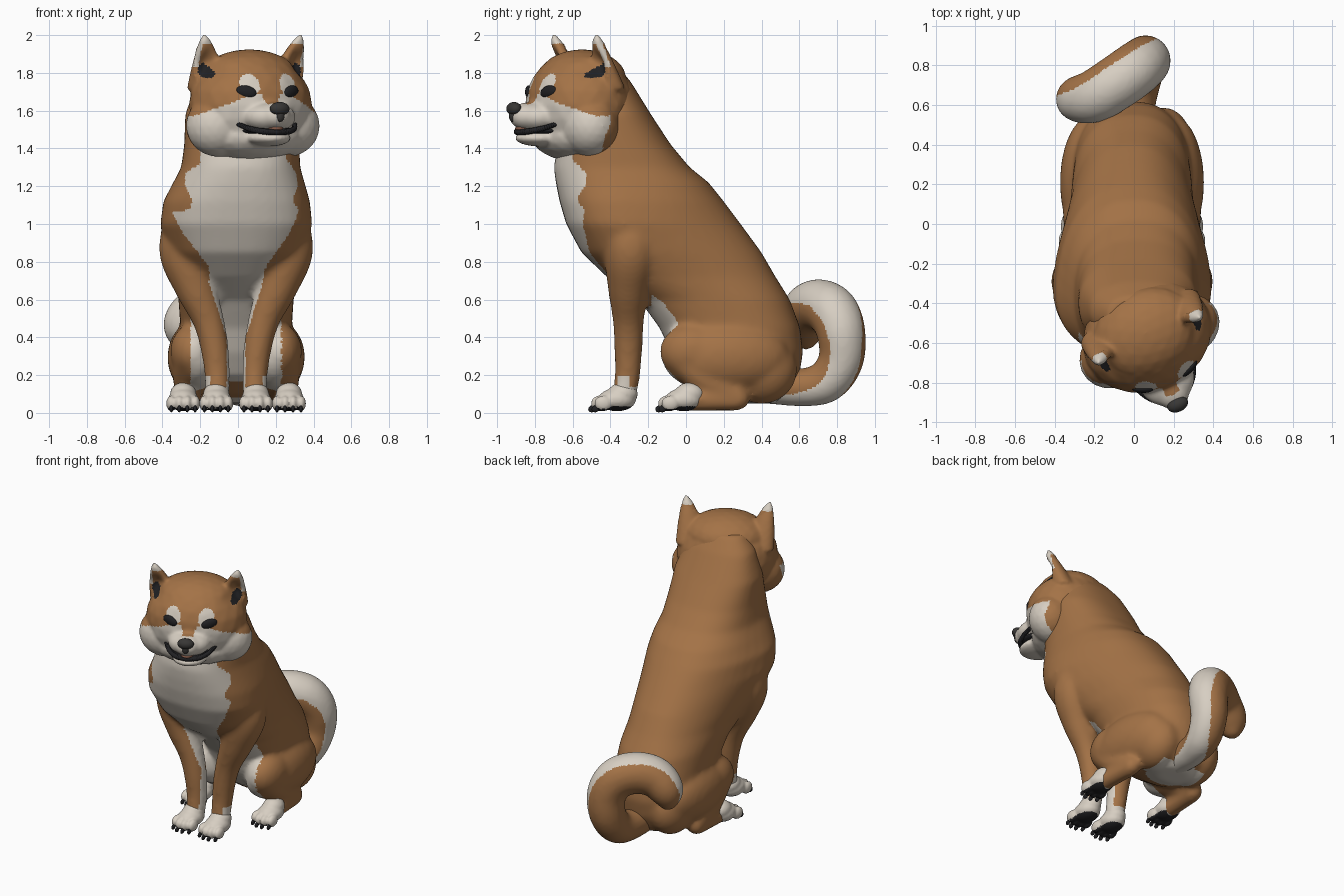
import bpy, bmesh, math
from mathutils import Vector, Matrix, Euler
from mathutils.bvhtree import BVHTree

cube = bpy.data.objects.get("Cube")
if cube:
    bpy.data.objects.remove(cube, do_unlink=True)


def material(name, rgb):
    m = bpy.data.materials.new(name)
    m.use_nodes = True
    m.diffuse_color = (*rgb, 1)
    m.node_tree.nodes["Principled BSDF"].inputs["Base Color"].default_value = (*rgb, 1)
    return m


TAN, CREAM, DARK, GREY, TONGUE = range(5)
MATS = [material("tan fur", (0.37, 0.17, 0.062)),
        material("cream fur", (0.68, 0.62, 0.54)),
        material("black", (0.015, 0.015, 0.017)),
        material("nose grey", (0.04, 0.038, 0.036)),
        material("tongue brown", (0.25, 0.11, 0.07))]
MID = -0.01          # the body's own centre line
SIDES = (-1, 1)


def ball(bm, centre, radii, rot=(0, 0, 0)):
    m = Matrix.LocRotScale(Vector(centre), Euler(rot), Vector(radii))
    bmesh.ops.create_icosphere(bm, subdivisions=3, radius=1, matrix=m)


def chain(bm, points, side=1, mid=0, steps=8):
    """Row of balls along a smooth path of (x, y, z, radius)."""
    pts = [points[0], *points, points[-1]]
    for a, b, c, d in zip(pts, pts[1:], pts[2:], pts[3:]):
        for i in range(steps + 1):
            t = i / steps
            x, y, z, r = (q + t / 2 * (s - p + t * (2 * p - 5 * q + 4 * s - u + t * (3 * (q - s) + u - p)))
                          for p, q, s, u in zip(a, b, c, d))
            ball(bm, (mid + side * x, y, z), (r, r, r))


def make(name, bm, rule, voxel=0, smooth=0, matrix=None, dent=None):
    """Fuse the bmesh into one skin, then colour its faces by a rule."""
    mesh = bpy.data.meshes.new(name)
    bmesh.ops.recalc_face_normals(bm, faces=bm.faces)
    bm.to_mesh(mesh)
    bm.free()
    ob = bpy.data.objects.new(name, mesh)
    bpy.context.collection.objects.link(ob)
    if voxel:
        rm = ob.modifiers.new("fuse", 'REMESH')
        rm.mode = 'VOXEL'
        rm.voxel_size = voxel
        sm = ob.modifiers.new("soften", 'SMOOTH')
        sm.factor = 0.5
        sm.iterations = smooth
        dg = bpy.context.evaluated_depsgraph_get()
        fused = bpy.data.meshes.new_from_object(ob.evaluated_get(dg))
        ob.modifiers.clear()
        ob.data = fused
        bpy.data.meshes.remove(mesh)
        mesh = fused
        mesh.name = name
    if dent:
        for v in mesh.vertices:
            v.co.y += dent(v.co)
        mesh.update()
    mesh.materials.clear()
    for m in MATS:
        mesh.materials.append(m)
    for p in mesh.polygons:
        p.material_index = rule(p.center, p.normal) if callable(rule) else rule
    mesh.shade_smooth()
    if matrix:
        ob.matrix_world = matrix
    return ob


def lerp_table(table, t):
    for (a, u), (b, v) in zip(table, table[1:]):
        if a <= t <= b:
            return u + (v - u) * (t - a) / (b - a)
    return 0


# Torso and neck: level slices (height, front, back, half width), narrower behind
SLICES = [(.05, .3, .48, .1), (.1, .15, .55, .2), (.2, 0, .6, .265), (.32, -.08, .62, .285),
          (.45, -.14, .605, .295), (.6, -.25, .55, .305), (.72, -.42, .475, .32),
          (.85, -.555, .4, .355), (1, -.635, .29, .385), (1.12, -.67, .2, .38),
          (1.22, -.69, .12, .345), (1.3, -.7, .02, .315), (1.42, -.68, -.08, .305),
          (1.58, -.62, -.185, .3), (1.75, -.58, -.29, .24), (1.85, -.55, -.37, .15)]
body = bmesh.new()
N = 40
rings = []
for z, front, back, half in SLICES:
    cx = MID + 0.03 * min(1, max(0, (z - 1.1) * 4))
    taper = .28 * max(0, 1 - abs(z - .95) / .4)
    ring = []
    for i in range(N):
        a = math.tau * i / N
        c, s = (math.copysign(abs(f) ** 0.85, f) for f in (math.cos(a), math.sin(a)))
        ring.append(body.verts.new((cx + half * c * (1 - taper * s),
                                    (front + back) / 2 + (back - front) / 2 * s, z)))
    rings.append(ring)
for lo, hi in zip(rings, rings[1:]):
    for i in range(N):
        j = (i + 1) % N
        body.faces.new((lo[i], lo[j], hi[j], hi[i]))
body.faces.new(rings[0][::-1])
body.faces.new(rings[-1])

# Legs, fused with the torso
FORELEG = [(.22, -.28, 1.04, .135), (.265, -.29, .87, .145), (.22, -.305, .68, .112),
           (.15, -.305, .5, .085), (.115, -.305, .35, .076), (.1, -.31, .2, .068), (.1, -.33, .08, .064)]
SHIN = [(.23, -.02, .3, .1), (.25, .1, .18, .085), (.26, .28, .078, .06),
        (.27, .15, .068, .058), (.275, 0, .068, .058)]
for s in SIDES:
    chain(body, FORELEG, s, MID)
    ball(body, (MID + s * .205, .21, .295), (.16, .34, .198))
    ball(body, (MID + s * .16, .4, .23), (.145, .19, .185))
    ball(body, (MID + s * .225, .04, .325), (.125, .18, .15))
    chain(body, SHIN, s, MID)

# Half width of the chest patch by height, on each side
CHEST_RIGHT = [(.64, .12), (.78, .15), (.86, .21), (.95, .28), (1.06, .34), (1.08, .24),
               (1.13, .23), (1.2, .27), (1.27, .27), (1.32, .19), (1.45, .19)]
CHEST_LEFT = [(.64, .12), (.78, .16), (.86, .22), (.95, .28), (1.07, .335), (1.12, .3),
              (1.2, .325), (1.27, .32), (1.35, .26), (1.45, .27)]


def body_colour(c, n):
    x, y, z = abs(c.x - MID), c.y, c.z
    if y < -.2 and z < .7:                       # forelegs
        inner = x < .05 + .32 * max(0, z - .4)
        sock = z < (.2 if y < -.3 and x > .14 else .14)
        return CREAM if inner or sock else TAN
    if y < -.38 and n.y < -.1 and x < lerp_table(CHEST_LEFT if c.x > MID else CHEST_RIGHT, z):
        return CREAM
    if y < .05 and z < .66 and n.y < -.2 and x < .24:
        return CREAM                             # belly and inner thighs
    if z < .15 and y < .03:
        return CREAM                             # hind socks
    return CREAM if z < .08 and x < .17 else TAN


make("body", body, body_colour, .0145, 16)

# Paws with toes and claws
claws = bmesh.new()
for label, px, py in (("front", .105, -.365), ("hind", .28, -.01)):
    for s in SIDES:
        paw = bmesh.new()
        cx = MID + s * px
        ball(paw, (cx, py, .07), (.08, .1, .062))
        ball(paw, (cx, py + .03, .1), (.07, .08, .062))
        for k in (-1.5, -.5, .5, 1.5):
            tx, ty = cx + k * .042, py - .1 + .018 * abs(k)
            ball(paw, (tx, ty, .05), (.027, .048, .042))
            ball(claws, (tx, ty - .042, .021), (.01, .02, .018), (.35, 0, 0))
        make(f"{label}_paw_{'left' if s > 0 else 'right'}", paw,
             lambda c, n: DARK if n.z < -.6 and c.z < .035 else CREAM, .009, 3)
make("claws", claws, DARK)

# Curled tail
tail = bmesh.new()
chain(tail, [(0, .42, .15, .1), (.01, .6, .135, .1), (.03, .74, .165, .112), (.05, .82, .28, .12),
             (.055, .82, .43, .13), (0, .775, .535, .138), (-.1, .705, .57, .138),
             (-.2, .645, .545, .134), (-.28, .63, .475, .115), (-.3, .635, .4, .065)])
FLANK = Vector((.55, -.8, 0)).normalized()


def tail_colour(c, n):
    out = c - Vector((-.08, .7, .35))
    out = (out - FLANK * out.dot(FLANK)).normalized()
    limit = .5 + .28 * (1 - max(0, out.z)) * (c.x > -.1)
    return CREAM if n.dot(out) + .4 * n.dot(FLANK) > limit else TAN


make("tail", tail, tail_colour, .012, 8)

# Head, modelled facing forward and then turned to its left
TURN = Matrix.Translation((.06, -.55, 0)) @ Matrix.Rotation(math.radians(24), 4, 'Z')
head = bmesh.new()
ball(head, (0, -.015, 1.63), (.335, .28, .285))          # skull
ball(head, (0, 0, 1.77), (.275, .225, .155))             # crown
ball(head, (0, -.025, 1.467), (.3, .235, .138))          # throat
ball(head, (0, -.25, 1.565), (.145, .14, .086))          # muzzle
ball(head, (0, -.32, 1.57), (.088, .095, .073))          # snout
ball(head, (0, -.24, 1.455), (.12, .14, .045))           # lower jaw
for s in SIDES:
    ball(head, (s * .2, -.045, 1.52), (.175, .155, .165))  # cheek
    for i in range(19):                                  # ear
        t = i / 18
        w = (1 - t) ** .65
        ball(head, (s * (.225 + .05 * t), .045 - .085 * t, 1.74 + .24 * t),
             (.095 * w + .014, .06 * w + .016, .03), (0, s * .2, s * .4))


def ear_hollow(v):
    d = ((abs(v.x) - .26) / .045) ** 2 + ((v.z - 1.85) / .07) ** 2
    return .05 * math.exp(-d) if v.y < .0 else 0


def head_colour(c, n):
    x, y, z = abs(c.x), c.y, c.z
    if z > 1.75 and x > .17:                             # ears
        if n.y < .1 and y < .06 and ((x - .268) / .03) ** 2 + ((z - 1.812) / .04) ** 2 < 1:
            return DARK
        if z > 1.955 or (z > 1.83 and n.y < .1 and x > .293):
            return CREAM
        return TAN
    if y < 0 and ((x - .108) / .052) ** 2 + ((z - 1.737) / .057) ** 2 < 1:
        return CREAM                                     # brow spots
    if z > 1.585 and y > -.34 and x < .02 + .3 * (z - 1.585):
        return TAN                                       # bridge
    if y < -.01 + .02 * math.sin(z * 25) and z < 1.685 - .45 * max(0, x - .11):
        return CREAM                                     # cheeks and muzzle
    return TAN


skin = make("head", head, head_colour, .011, 6, TURN, ear_hollow).data
surface = BVHTree.FromPolygons([v.co for v in skin.vertices], [p.vertices for p in skin.polygons])

# Eyes, seated on the face
for s in SIDES:
    hit = surface.ray_cast(Vector((s * .13, -1, 1.7)), Vector((0, 1, 0)))[0]
    eye = bmesh.new()
    ball(eye, hit + Vector((0, .009, 0)), (.055, .02, .033), (0, s * -.2, s * .45))
    make("eye_left" if s > 0 else "eye_right", eye, DARK, 0, 0, TURN)

# Nose, lips and tongue
nose = bmesh.new()
ball(nose, (0, -.395, 1.61), (.055, .037, .036))
ball(nose, (0, -.402, 1.575), (.024, .02, .036))
make("nose", nose, GREY, 0, 0, TURN)
mouth = bmesh.new()
ball(mouth, (0, -.23, 1.494), (.142, .145, .024))
for s in SIDES:
    chain(mouth, [(.165, -.22, 1.53, .012), (.13, -.29, 1.505, .015),
                  (.075, -.345, 1.49, .016), (0, -.365, 1.486, .016)], s)
make("mouth", mouth, DARK, 0, 0, TURN)
tongue = bmesh.new()
ball(tongue, (0, -.3, 1.506), (.05, .088, .018))
make("tongue", tongue, TONGUE, 0, 0, TURN)
